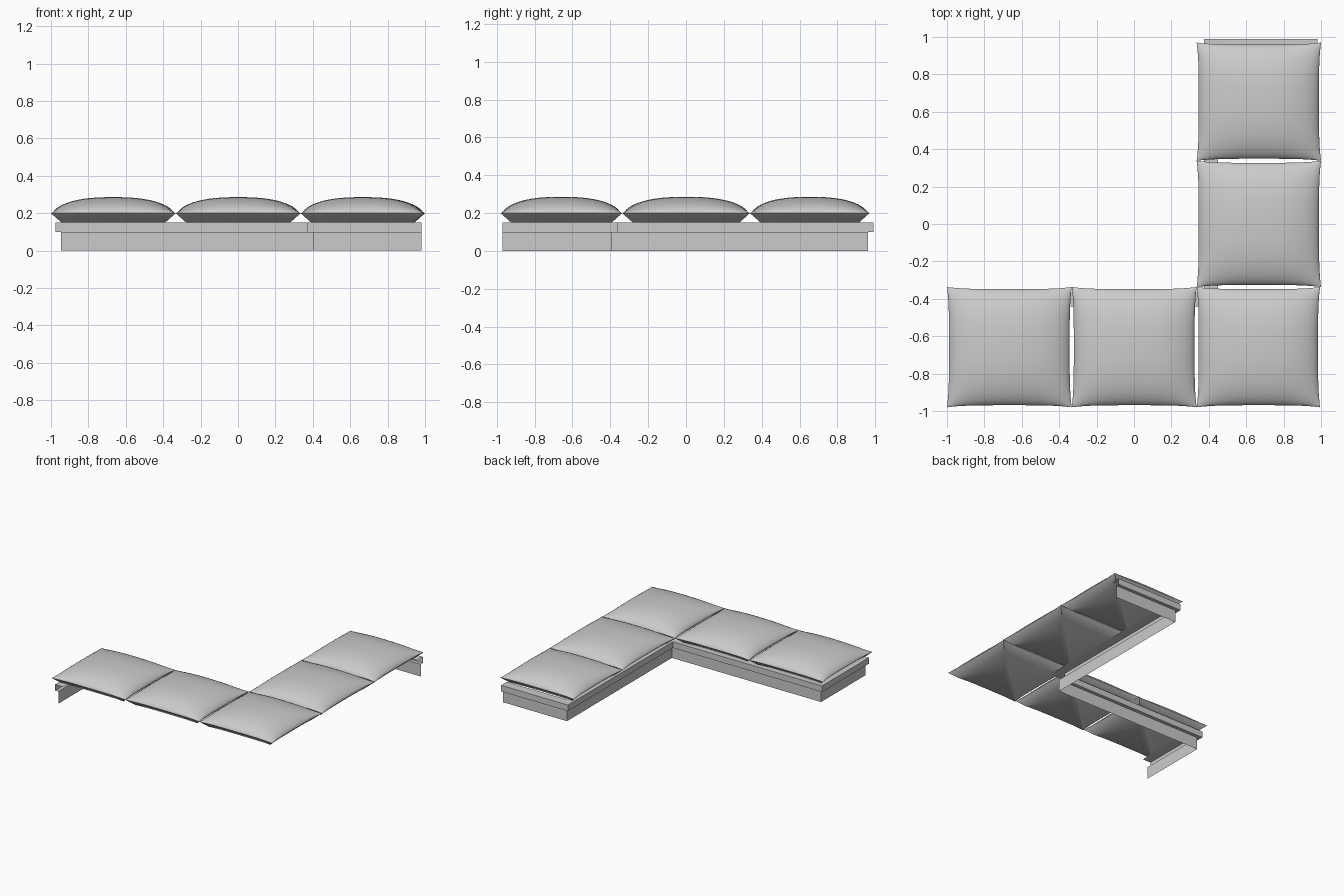
import bpy

if "Cube" in bpy.data.objects:
    bpy.data.objects.remove(bpy.data.objects["Cube"])


def make(name, verts, faces, smooth=False):
    me = bpy.data.meshes.new(name)
    me.from_pydata(verts, [], faces)
    me.polygons.foreach_set("use_smooth", [smooth] * len(faces))
    me.update()
    ob = bpy.data.objects.new(name, me)
    bpy.context.collection.objects.link(ob)
    return ob


# Exposed edge of the L-shaped bench, moved inward by d
def path(d):
    return [(-0.975 + d, -0.97), (-0.975 + d, -0.365 - d),
            (0.375 + d, -0.365 - d), (0.375 + d, 0.99 - d), (0.98, 0.99 - d)]


# Sheet swept along that edge from (inset, height) profile points
def sweep(name, profile):
    verts = [(x, y, z) for d, z in profile for x, y in path(d)]
    faces = []
    for r in range(len(profile) - 1):
        for i in range(4):
            a = r * 5 + i
            faces.append((a, a + 5, a + 6, a + 1))
    return make(name, verts, faces)


# Base: open towards the two wall sides
sweep("plinth", [(0.028, 0.0), (0.028, 0.1)])
sweep("seat_rail", [(0.028, 0.1), (0.0, 0.1), (0.0, 0.15), (0.075, 0.15)])


# Puffed cushion: domed top, pinched seam, tucked flat underside
def cushion(name, x0, x1, y0, y1, n=24, seam=0.2, rise=0.086, pinch=0.011):
    cx, cy, hx, hy = (x0 + x1) / 2, (y0 + y1) / 2, (x1 - x0) / 2, (y1 - y0) / 2

    def spread(i):
        t = 2 * i / n - 1
        return t * (1.5 - 0.5 * t * t)

    verts, faces = [], []
    for j in range(n + 1):
        for i in range(n + 1):
            u, v = spread(i), spread(j)
            h = max(0, (1 - abs(u) ** 2.5) * (1 - abs(v) ** 2.5)) ** 0.6
            verts.append((cx + u * (hx - pinch * (1 - v ** 4)),
                          cy + v * (hy - pinch * (1 - u ** 4)), seam + rise * h))
    w = n + 1
    for j in range(n):
        for i in range(n):
            a = j * w + i
            faces.append((a, a + 1, a + w + 1, a + w))
    rim = ([i for i in range(n)] + [j * w + n for j in range(n)]
           + [n * w + i for i in range(n, 0, -1)] + [j * w for j in range(n, 0, -1)])
    base = len(verts)
    inset = 0.055
    for k in rim:
        x, y, _ = verts[k]
        verts.append((cx + (x - cx) * (hx - inset) / hx,
                      cy + (y - cy) * (hy - inset) / hy, 0.151))
    m = len(rim)
    for k in range(m):
        q = (k + 1) % m
        faces.append((rim[q], rim[k], base + k, base + q))
    faces.append(tuple(base + k for k in reversed(range(m))))
    ob = make(name, verts, faces, True)
    bpy.ops.object.select_all(action='DESELECT')
    ob.select_set(True)
    bpy.context.view_layer.objects.active = ob
    bpy.ops.object.shade_smooth_by_angle(angle=0.9)
    return ob


# Five seats around the L
xs = [-1.0, -0.333, 0.335, 0.995]
ys = [-0.98, -0.337, 0.338, 0.97]
for k in range(3):
    cushion(f"front_cushion_{k + 1}", xs[k], xs[k + 1], ys[0], ys[1])
for k in (1, 2):
    cushion(f"side_cushion_{k}", xs[2], 1.0, ys[k], ys[k + 1])
